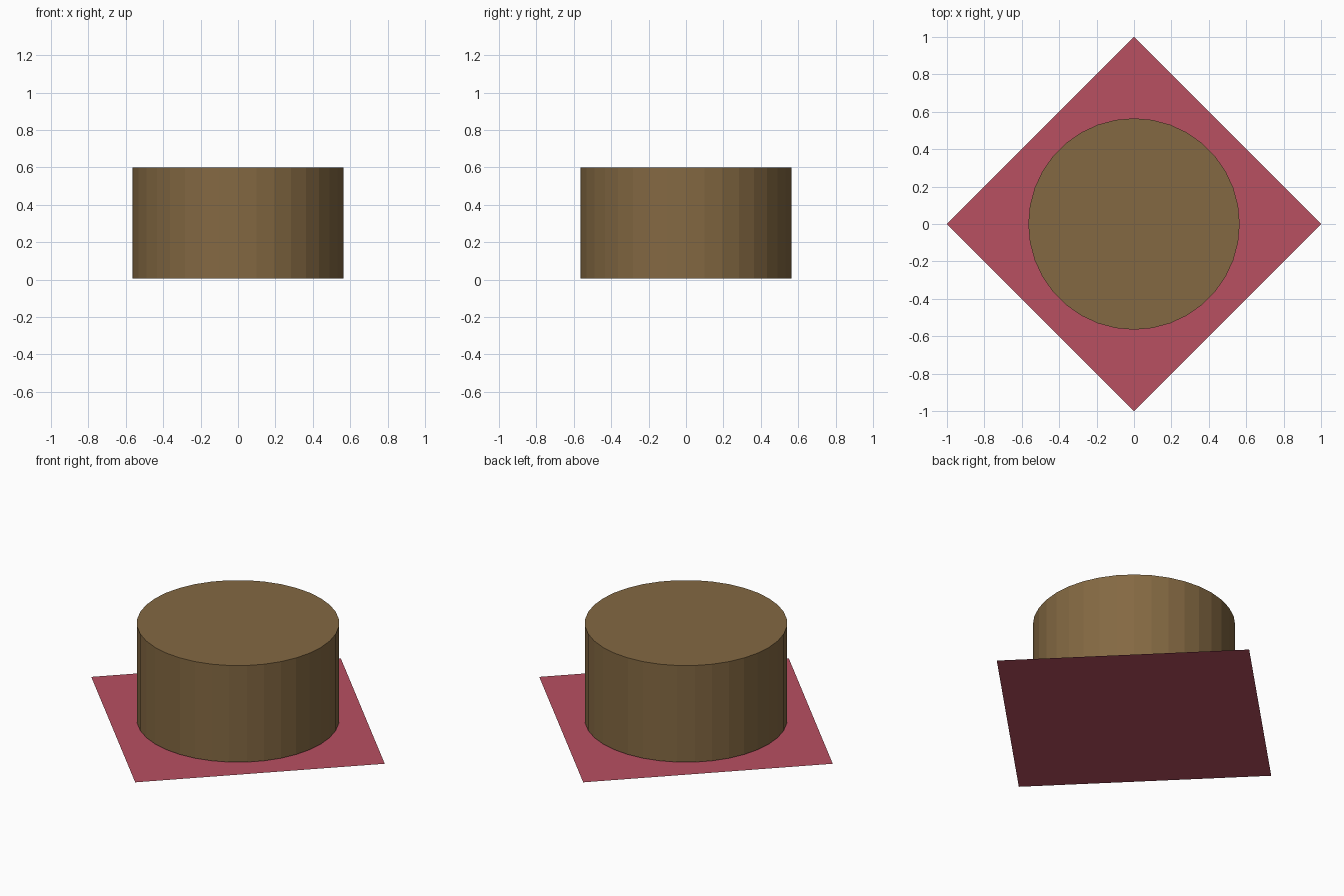
import bpy
import math

if "Cube" in bpy.data.objects:
    bpy.data.objects.remove(bpy.data.objects["Cube"])


def paint(obj, name, color):
    mat = bpy.data.materials.new(name)
    mat.diffuse_color = (*color, 1.0)
    mat.use_nodes = True
    mat.node_tree.nodes["Principled BSDF"].inputs["Base Color"].default_value = mat.diffuse_color
    obj.data.materials.append(mat)


# Thin square sheet, turned so its corners lie on the axes
bpy.ops.mesh.primitive_plane_add(size=math.sqrt(2))
sheet = bpy.context.object
sheet.name = "base_sheet"
sheet.rotation_euler.z = math.radians(45)
paint(sheet, "red", (0.48, 0.08, 0.12))

# Round drum resting just above the sheet
bottom, top = 0.005, 0.6
bpy.ops.mesh.primitive_cylinder_add(
    vertices=36, radius=0.565, depth=top - bottom,
    location=(0, 0, (top + bottom) / 2))
drum = bpy.context.object
drum.name = "drum"
paint(drum, "brown", (0.23, 0.14, 0.055))
